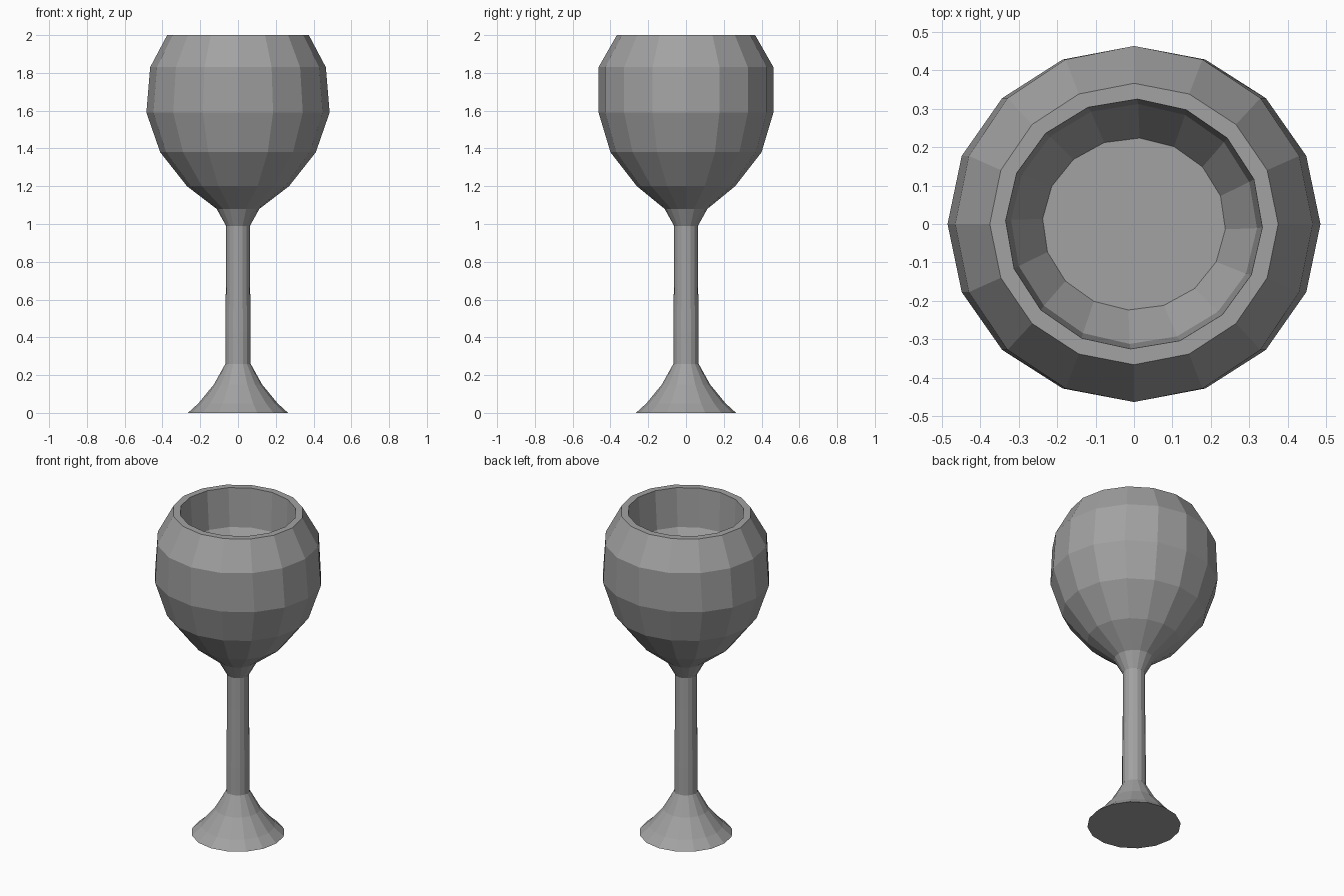
import bpy
import bmesh
import math

SIDES = 16

if "Cube" in bpy.data.objects:
    bpy.data.objects.remove(bpy.data.objects["Cube"], do_unlink=True)

grey = bpy.data.materials.new("plain_grey")
grey.use_nodes = True
colour = (0.36, 0.36, 0.36, 1)
grey.diffuse_color = colour
grey.node_tree.nodes["Principled BSDF"].inputs["Base Color"].default_value = colour


def lathe(name, profile):
    """Bridge faceted rings given as (x radius, y radius, height, turn in degrees)."""
    bm = bmesh.new()
    rings = []
    for rx, ry, z, turn in profile:
        angles = [math.tau * i / SIDES + math.radians(turn) for i in range(SIDES)]
        rings.append([bm.verts.new((rx * math.cos(a), ry * math.sin(a), z)) for a in angles])
    for low, high in zip(rings, rings[1:]):
        for i in range(SIDES):
            j = (i + 1) % SIDES
            bm.faces.new((low[i], low[j], high[j], high[i]))
    bm.faces.new(rings[0][::-1])
    bm.faces.new(rings[-1])
    bmesh.ops.recalc_face_normals(bm, faces=bm.faces)
    mesh = bpy.data.meshes.new(name)
    bm.to_mesh(mesh)
    bm.free()
    mesh.materials.append(grey)
    obj = bpy.data.objects.new(name, mesh)
    bpy.context.collection.objects.link(obj)
    return obj


# One closed goblet: flared foot, stem, rounded bowl, rim and hollow inside
foot = [
    (0.265, 0.265, 0.0, 0),
    (0.21, 0.21, 0.05, 0),
    (0.128, 0.128, 0.15, 0),
    (0.067, 0.067, 0.26, 0),
]
stem = [
    (0.067, 0.067, 0.43, 0),
    (0.063, 0.063, 0.8, 0),
    (0.063, 0.063, 0.99, 0),
]
bowl = [
    (0.113, 0.113, 1.08, 0),
    (0.27, 0.26, 1.2, 0),
    (0.412, 0.4, 1.38, 0),
    (0.485, 0.463, 1.59, 0),
    (0.465, 0.463, 1.83, 0),
    (0.375, 0.366, 2.0, 0),
]
hollow = [
    (0.334, 0.325, 2.0, -1.5),
    (0.32, 0.312, 1.76, -2),
    (0.238, 0.224, 1.62, -3.5),
]
lathe("goblet", foot + stem + bowl + hollow)
